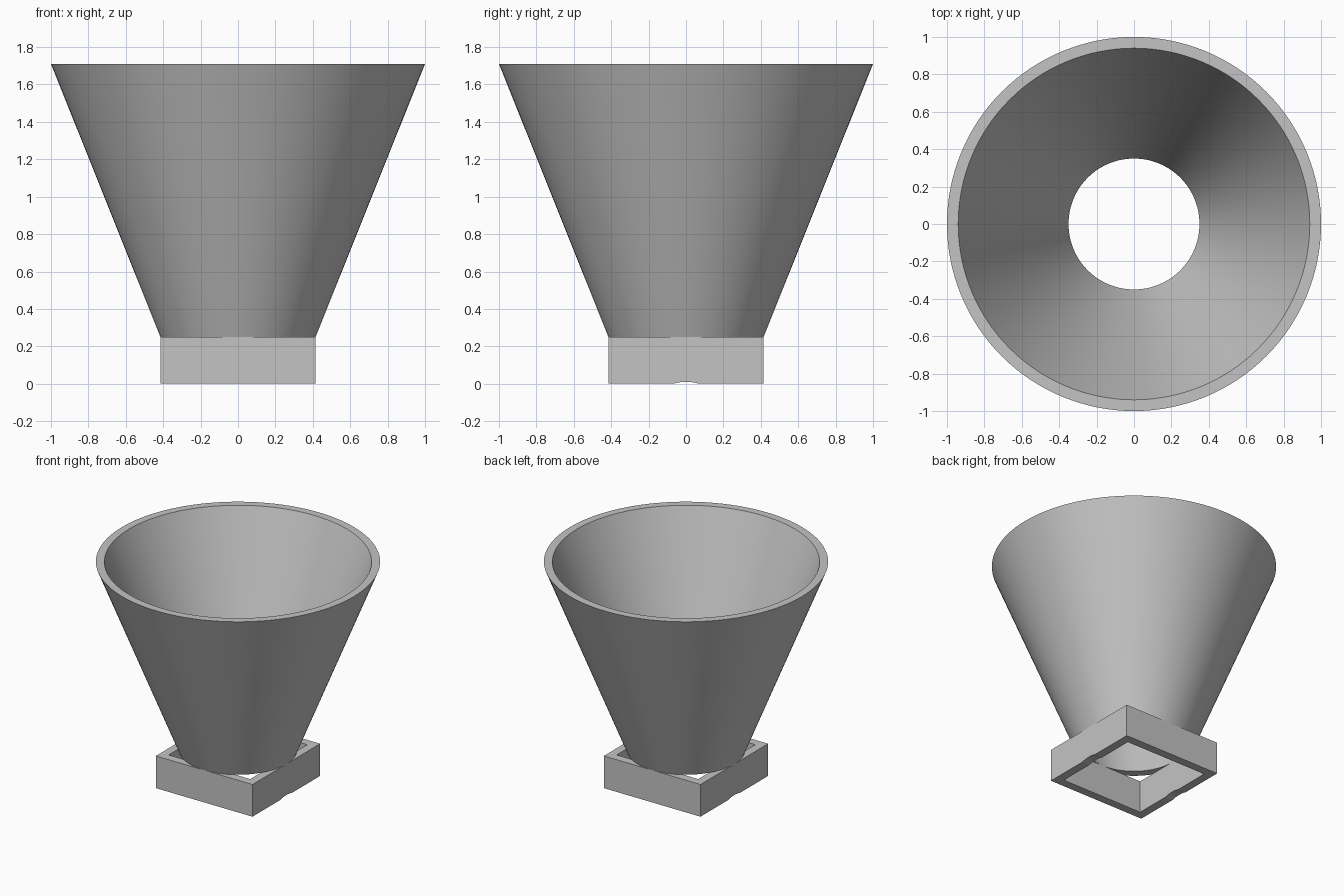
import bpy, bmesh, math

cube = bpy.data.objects.get("Cube")
if cube:
    bpy.data.objects.remove(cube, do_unlink=True)

grey = bpy.data.materials.new("plain grey")
grey.use_nodes = True
colour = (0.55, 0.55, 0.55, 1)
grey.diffuse_color = colour
grey.node_tree.nodes["Principled BSDF"].inputs["Base Color"].default_value = colour


def lathe(name, profile, sides, turn=0.0):
    """Revolve a closed (radius, height) profile around z."""
    bm = bmesh.new()
    rings = []
    for i in range(sides):
        a = turn + math.tau * i / sides
        rings.append([bm.verts.new((r * math.cos(a), r * math.sin(a), z)) for r, z in profile])
    n = len(profile)
    for i in range(sides):
        p, q = rings[i], rings[(i + 1) % sides]
        for j in range(n):
            k = (j + 1) % n
            bm.faces.new((p[j], q[j], q[k], p[k]))
    bmesh.ops.recalc_face_normals(bm, faces=bm.faces)
    mesh = bpy.data.meshes.new(name)
    bm.to_mesh(mesh)
    bm.free()
    mesh.materials.append(grey)
    obj = bpy.data.objects.new(name, mesh)
    bpy.context.collection.objects.link(obj)
    return obj


OUTER, INNER = 0.415, 0.35
BASE, TOP = 0.25, 1.71

# Conical hopper, open at both ends
hopper = lathe("hopper_cone", [(OUTER, BASE), (1.0, TOP), (0.94, TOP), (INNER, BASE)], 128)
bpy.context.view_layer.objects.active = hopper
hopper.select_set(True)
bpy.ops.object.shade_smooth_by_angle(angle=math.radians(30))
hopper.select_set(False)

# Square collar: a four-sided ring
s = math.sqrt(2)
collar = lathe("square_collar",
               [(OUTER * s, 0), (OUTER * s, BASE), (INNER * s, BASE), (INNER * s, 0)],
               4, math.pi / 4)

# Shallow arched notch under the two side walls
bpy.ops.mesh.primitive_cylinder_add(vertices=96, radius=0.25, depth=2,
                                    location=(0, 0, -0.24), rotation=(0, math.pi / 2, 0))
cutter = bpy.context.object
cutter.name = "notch_cutter"
cutter.data.materials.append(grey)
cutter.hide_render = True
cutter.hide_set(True)
notch = collar.modifiers.new("notch", 'BOOLEAN')
notch.operation = 'DIFFERENCE'
notch.solver = 'EXACT'
notch.object = cutter
